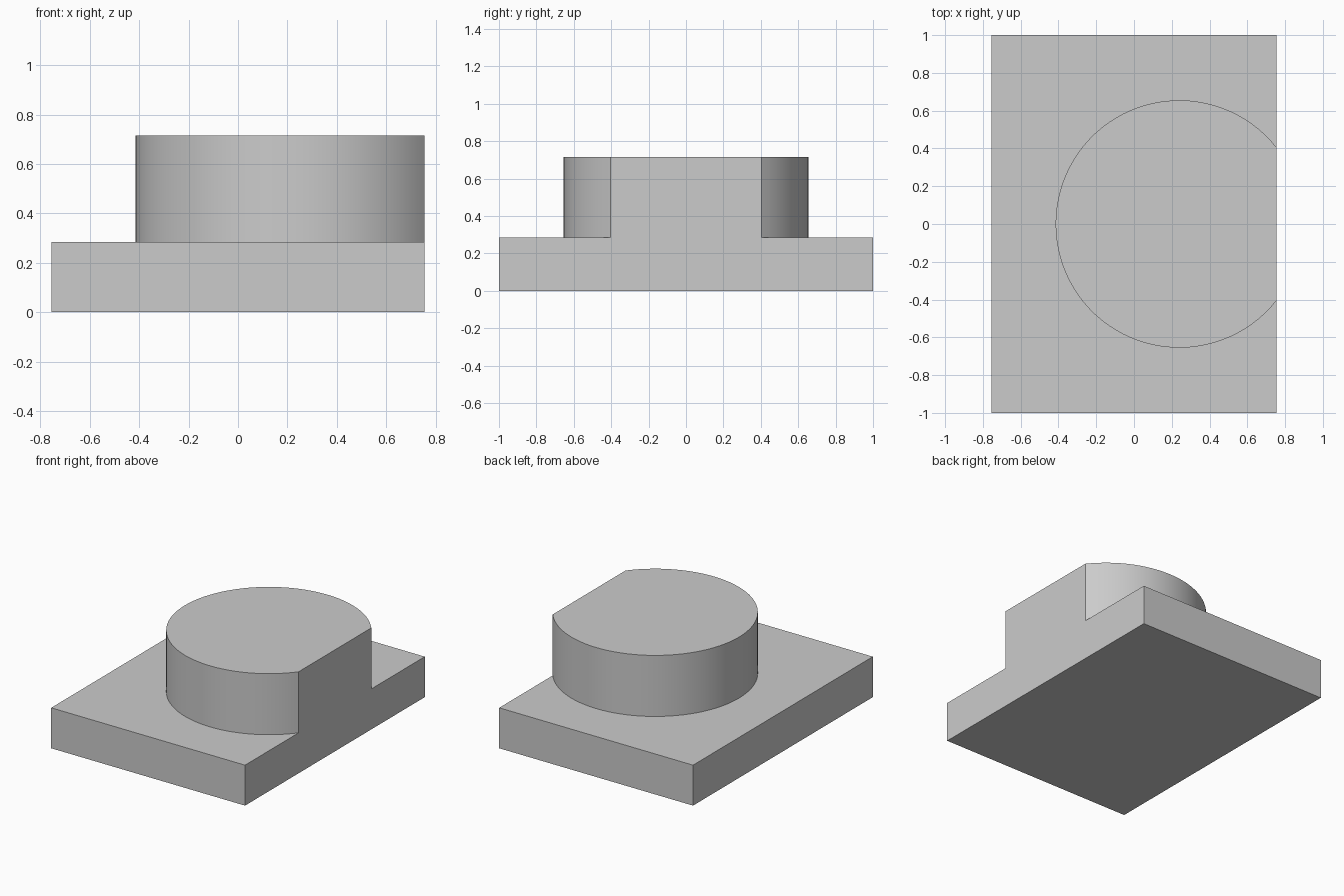
import bpy, bmesh, math

cube = bpy.data.objects.get("Cube")
if cube:
    bpy.data.objects.remove(cube, do_unlink=True)

HALF_X, HALF_Y = 0.755, 1.0
PLATE_TOP, BOSS_TOP = 0.285, 0.715
BOSS_X, RADIUS, STEPS = 0.24, 0.655, 72

grey = bpy.data.materials.new("plain_grey")
grey.use_nodes = True
colour = (0.6, 0.6, 0.6, 1)
grey.diffuse_color = colour
grey.node_tree.nodes["Principled BSDF"].inputs["Base Color"].default_value = colour


def raise_faces(bm, faces, height):
    """Extrude faces straight up and return the new top faces."""
    geom = bmesh.ops.extrude_face_region(bm, geom=faces, use_keep_orig=False)["geom"]
    bmesh.ops.translate(bm, vec=(0, 0, height),
                        verts=[g for g in geom if isinstance(g, bmesh.types.BMVert)])
    return [g for g in geom if isinstance(g, bmesh.types.BMFace)]


bm = bmesh.new()

# Round boss outline, cut flat where it meets the plate's edge
start = math.acos((HALF_X - BOSS_X) / RADIUS)
sweep = 2 * (math.pi - start)
angles = [start + sweep * i / STEPS for i in range(STEPS + 1)]
arc = [bm.verts.new((BOSS_X + RADIUS * math.cos(a), RADIUS * math.sin(a), 0)) for a in angles]
corners = [bm.verts.new((sx * HALF_X, sy * HALF_Y, 0))
           for sx, sy in ((1, 1), (-1, 1), (-1, -1), (1, -1))]
boss = bm.faces.new(arc)
surround = bm.faces.new(corners + arc[::-1])

# Base plate, closed underneath, then the boss on top of it
floor = bm.faces.new(corners[::-1] + [arc[-1], arc[0]])
tops = raise_faces(bm, [boss, surround], PLATE_TOP)
raise_faces(bm, [min(tops, key=lambda f: abs(f.calc_center_bounds().x - (HALF_X + BOSS_X - RADIUS) / 2))],
            BOSS_TOP - PLATE_TOP)

# Merge the flush side into one flat face
bmesh.ops.dissolve_limit(bm, angle_limit=0.005, verts=bm.verts[:], edges=bm.edges[:])
bmesh.ops.recalc_face_normals(bm, faces=bm.faces[:])

mesh = bpy.data.meshes.new("plate_with_boss")
bm.to_mesh(mesh)
bm.free()
mesh.materials.append(grey)
body = bpy.data.objects.new("plate_with_boss", mesh)
bpy.context.collection.objects.link(body)

# Smooth the curved wall, keep the other edges sharp
bpy.context.view_layer.objects.active = body
body.select_set(True)
bpy.ops.object.shade_smooth_by_angle(angle=math.radians(30))
